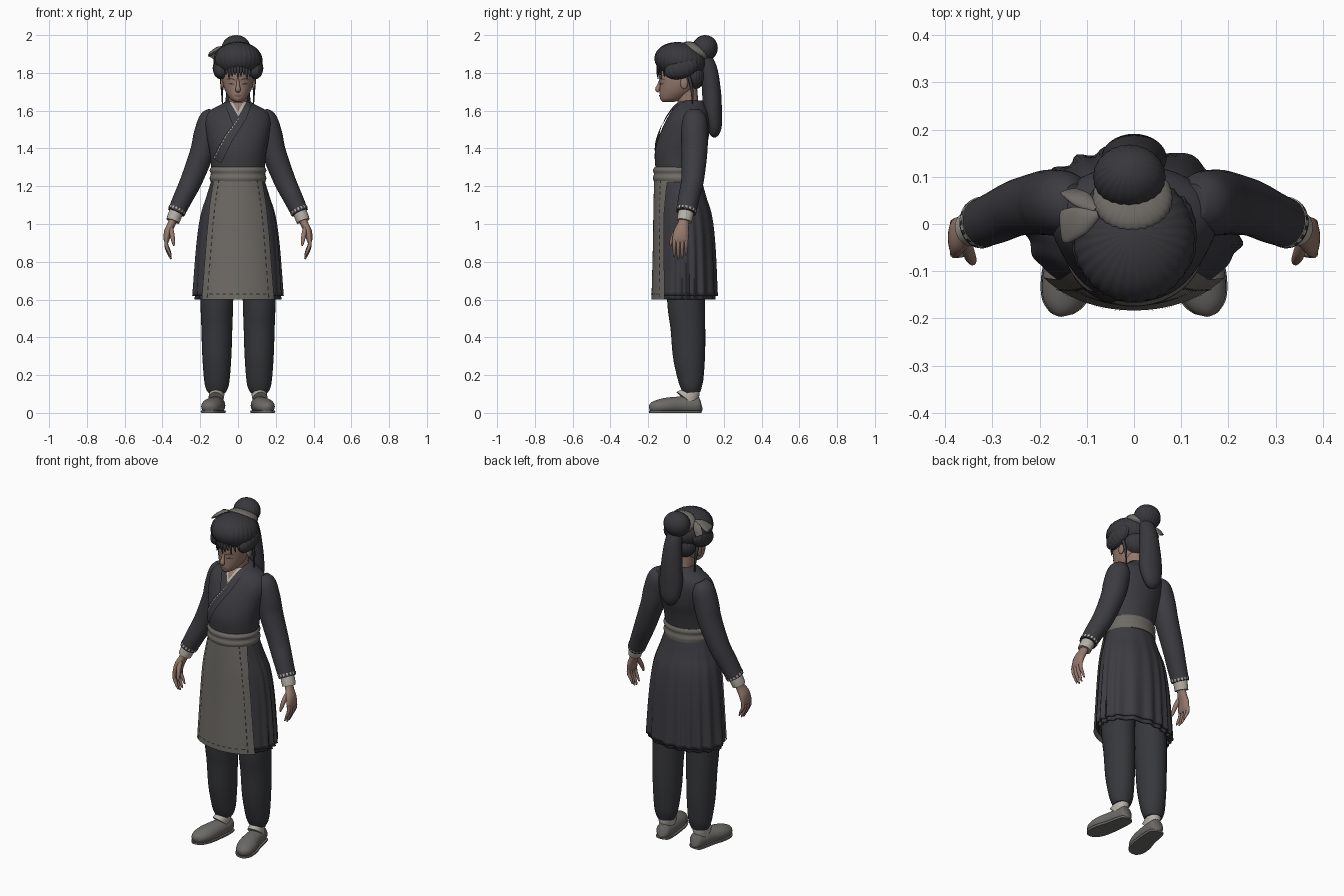
import bpy, bmesh, math
from mathutils import Vector, Matrix

cube = bpy.data.objects.get("Cube")
if cube:
    bpy.data.objects.remove(cube)


def material(name, r, g, b):
    mat = bpy.data.materials.new(name)
    mat.use_nodes = True
    mat.diffuse_color = (r, g, b, 1)
    mat.node_tree.nodes["Principled BSDF"].inputs["Base Color"].default_value = (r, g, b, 1)
    return mat


CLOTH = material("dark cloth", .045, .045, .053)
TROUSER = material("trouser cloth", .038, .039, .044)
HAIR = material("dark hair", .04, .039, .045)
APRON = material("grey apron cloth", .16, .15, .135)
SKIN = material("skin", .30, .19, .15)
LINEN = material("pale linen", .46, .43, .38)
SHOE = material("shoe grey", .15, .145, .135)
LIP = material("lips", .2, .09, .08)
STITCH = material("dark stitch", .03, .03, .03)


def finish(name, bm, mats, closed=True):
    """Turn a bmesh into a smooth shaded object."""
    if closed:
        bmesh.ops.recalc_face_normals(bm, faces=bm.faces)
    mesh = bpy.data.meshes.new(name)
    bm.to_mesh(mesh)
    bm.free()
    for mat in mats:
        mesh.materials.append(mat)
    mesh.shade_smooth()
    mesh.set_sharp_from_angle(angle=math.radians(50))
    obj = bpy.data.objects.new(name, mesh)
    bpy.context.collection.objects.link(obj)
    return obj


def skin_rings(name, rings, mats, caps=True):
    """Join rings of points; several materials alternate round the ring."""
    bm = bmesh.new()
    loops = [[bm.verts.new(p) for p in ring] for ring in rings]
    n = len(loops[0])
    for low, high in zip(loops, loops[1:]):
        for j in range(n):
            k = (j + 1) % n
            face = bm.faces.new((low[j], low[k], high[k], high[j]))
            face.material_index = j % len(mats)
    if caps:
        bm.faces.new(loops[0])
        bm.faces.new(loops[-1])
    return finish(name, bm, mats)


def row_at(table, z):
    """Smooth lookup in a table of (z, half width, front y, back y)."""
    z = max(min(z, table[0][0]), table[-1][0])
    last = len(table) - 1
    i = next(i for i in range(last) if z >= table[i + 1][0])
    h = table[i + 1][0] - table[i][0]
    t = (z - table[i][0]) / h

    def slope(i, c):
        a, b = table[max(i - 1, 0)], table[min(i + 1, last)]
        return (b[c] - a[c]) / (b[0] - a[0]) * h
    out = []
    for c in (1, 2, 3):
        p, q = table[i][c], table[i + 1][c]
        out.append(p + (q - p) * t * t * (3 - 2 * t)
                   + slope(i, c) * t * (1 - t) ** 2 - slope(i + 1, c) * t * t * (1 - t))
    return out


def front_y(table, x, z):
    rx, yf, yb = row_at(table, z)
    return (yf + yb) / 2 - (yb - yf) / 2 * math.sqrt(max(0, 1 - (x / rx) ** 2))


def loft(name, table, mat, rows=30, n=64, fold=0, count=18, caps=True):
    top, bottom = table[0][0], table[-1][0]
    rings = []
    for i in range(rows + 1):
        f = i / rows
        z = top + (bottom - top) * f
        rx, yf, yb = row_at(table, z)
        ring = []
        for j in range(n):
            a = math.tau * j / n
            side = max(0, min(1, (math.sin(a) + .6) * 2))
            r = 1 + fold * f * side * math.cos(count * a + 2 * math.sin(3 * a))
            ring.append((rx * r * math.cos(a), (yf + yb) / 2 + (yb - yf) / 2 * r * math.sin(a), z))
        rings.append(ring)
    return skin_rings(name, rings, [mat], caps)


def tube(name, rows, *mats, n=20, steps=6, floor=None, ceiling=None):
    """Sweep an ellipse along rows of (x, y, z, radius a, radius b)."""
    pts = [Vector(r) for r in rows]
    pts = [pts[0]] + pts + [pts[-1]]
    path = []
    for p0, p1, p2, p3 in zip(pts, pts[1:], pts[2:], pts[3:]):
        for s in range(steps):
            t = s / steps
            path.append(p1 + (p2 - p0) * (t / 2) + (2 * p0 - 5 * p1 + 4 * p2 - p3) * (t * t / 2)
                        + (3 * p1 - p0 - 3 * p2 + p3) * (t ** 3 / 2))
    path.append(pts[-1])
    whole = (path[-1].xyz if hasattr(path[-1], "xyz") and len(path[-1]) < 5 else Vector(path[-1][:3])) - Vector(path[0][:3])
    ref = Vector((0, 1, 0)) if abs(whole.normalized().x) > .7 else Vector((1, 0, 0))
    rings = []
    for i, p in enumerate(path):
        before, after = path[max(i - 1, 0)], path[min(i + 1, len(path) - 1)]
        axis = (Vector(after[:3]) - Vector(before[:3])).normalized()
        u = (ref - axis * axis.dot(ref)).normalized()
        v = axis.cross(u)
        ring = []
        for j in range(n):
            a = math.tau * j / n
            q = Vector(p[:3]) + u * max(p[3], .001) * math.cos(a) + v * max(p[4], .001) * math.sin(a)
            if floor is not None:
                q.z = max(q.z, floor)
            if ceiling is not None:
                q.z = min(q.z, ceiling)
            ring.append(q)
        rings.append(ring)
    return skin_rings(name, rings, mats)


def blob(name, loc, radii, mat, tilt=0, ripple=0, count=24):
    bm = bmesh.new()
    bmesh.ops.create_uvsphere(bm, u_segments=96, v_segments=32, radius=1)
    spin = Matrix.Rotation(tilt, 3, "X")
    for v in bm.verts:
        swell = 1 + ripple * math.cos(count * math.atan2(v.co.y, v.co.x)) * math.hypot(v.co.x, v.co.y)
        v.co = Vector(loc) + spin @ Vector([c * swell * r for c, r in zip(v.co, radii)])
    return finish(name, bm, [mat])


def along(points, t):
    f = t * (len(points) - 1)
    i = min(int(f), len(points) - 2)
    return Vector(points[i]).lerp(Vector(points[i + 1]), f - i)


def patches(name, strips, table, mat, off, rows=12, cols=6):
    """Thin sheets between pairs of (x, z) lines, laid over a lofted front."""
    bm = bmesh.new()
    for left, right in strips:
        grid = []
        for i in range(rows + 1):
            a, b = along(left, i / rows), along(right, i / rows)
            ps = [a.lerp(b, j / cols) for j in range(cols + 1)]
            grid.append([bm.verts.new((p.x, front_y(table, p.x, p.y) - off, p.y)) for p in ps])
        for g, h in zip(grid, grid[1:]):
            for j in range(cols):
                face = bm.faces.new((g[j], h[j], h[j + 1], g[j + 1]))
                face.normal_update()
                if face.normal.y > 0:
                    face.normal_flip()
    return finish(name, bm, [mat], False)


def dashes(name, lines, table, mat, off, count, width):
    strips = []
    for line in lines:
        for i in range(count):
            a, b = along(line, (i + .2) / count), along(line, (i + .75) / count)
            across = Vector((b.y - a.y, a.x - b.x)).normalized() * width
            strips.append(([a - across, b - across], [a + across, b + across]))
    patches(name, strips, table, mat, off, 1, 1)


# Jacket body, skirt and belt
TORSO = [(1.655, .06, -.02, .085), (1.635, .085, -.05, .1), (1.6, .15, -.075, .115),
         (1.55, .175, -.105, .125), (1.46, .165, -.145, .12), (1.38, .15, -.165, .1),
         (1.3, .142, -.162, .085), (1.23, .135, -.155, .08)]
SKIRT = [(1.25, .135, -.15, .08), (1.15, .165, -.153, .105), (1.05, .195, -.155, .135),
         (.9, .215, -.157, .152), (.6, .235, -.165, .165)]
BELT = [(1.302, .141, -.165, .088), (1.285, .15, -.174, .094), (1.265, .144, -.17, .09),
        (1.243, .15, -.175, .094), (1.222, .144, -.168, .092)]
loft("jacket_body", TORSO, CLOTH)
loft("belt", BELT, APRON, rows=16)
skirt = loft("skirt", [r for r in SKIRT[:-1]] + [(.62, .233, -.164, .163)], CLOTH,
             n=144, fold=.04, caps=False)
under = loft("under_skirt", [(.8, .205, -.14, .14), (.6, .222, -.152, .152)], CLOTH,
             rows=8, n=144, fold=.04, caps=False)
for layer in (skirt, under):
    layer.modifiers.new("hem thickness", "SOLIDIFY").thickness = .008

# Apron with stitched border
edge = [(.128, 1.24), (.15, 1.1), (.165, .95), (.178, .78), (.192, .6)]
apron = patches("apron", [([(-x, z) for x, z in edge], edge)], SKIRT, APRON, .018, 24, 32)
seam = [(x - .028, z) for x, z in edge]
dashes("apron_side_stitches", [[(s * x, z) for x, z in seam] for s in (-1, 1)],
       SKIRT, STITCH, .021, 18, .003)
dashes("apron_hem_stitches", [[(-.16, .63), (.16, .63)]], SKIRT, STITCH, .021, 9, .003)

# Crossed collar
patches("throat", [([(-.045, 1.645), (0, 1.57)], [(.045, 1.645), (0, 1.57)])], TORSO, SKIN, .004)
patches("inner_collar", [([(s * .03, 1.65), (0, 1.59)], [(s * .05, 1.645), (0, 1.56)])
                         for s in (-1, 1)], TORSO, LINEN, .007)
patches("right_lapel", [([(-.075, 1.645), (-.03, 1.53)], [(-.045, 1.648), (.02, 1.54)])],
        TORSO, CLOTH, .008)
over = [(.045, 1.648), (.0, 1.565), (-.07, 1.47), (-.135, 1.35)]
patches("left_lapel", [(over, [(.078, 1.643), (.04, 1.55), (-.03, 1.44), (-.09, 1.32)])],
        TORSO, CLOTH, .011, 24)
dashes("lapel_stitches", [[(x + .006, z - .004) for x, z in over[1:]]], TORSO, LINEN, .013, 14, .0018)

# Neck and head
tube("neck", [(0, .02, 1.58, .05, .055), (0, .01, 1.65, .05, .055), (0, 0, 1.73, .052, .058)], SKIN)
HEAD = [(1.9, .055, -.09, .06), (1.85, .079, -.128, .085), (1.79, .083, -.142, .08),
        (1.745, .08, -.139, .065), (1.7, .066, -.139, .035), (1.67, .048, -.138, 0),
        (1.655, .034, -.133, -.03), (1.645, .014, -.122, -.07)]
loft("head", HEAD, SKIN)
tube("nose", [(0, -.135, 1.765, .007, .006), (0, -.143, 1.735, .009, .01),
              (0, -.15, 1.712, .014, .013), (0, -.143, 1.7, .01, .006)], SKIN)
patches("lips", [([(-.022, 1.68), (-.006, 1.686), (.006, 1.686), (.022, 1.68)],
                  [(-.022, 1.68), (-.008, 1.673), (.008, 1.673), (.022, 1.68)])], HEAD, LIP, .003)
for s, side in ((1, "left"), (-1, "right")):
    patches(side + "_eye", [([(s * .018, 1.741), (s * .034, 1.746), (s * .052, 1.743)],
                             [(s * .018, 1.739), (s * .034, 1.738), (s * .052, 1.741)])],
            HEAD, STITCH, .003)
    patches(side + "_brow", [([(s * .014, 1.764), (s * .036, 1.772), (s * .06, 1.764)],
                              [(s * .014, 1.759), (s * .036, 1.767), (s * .06, 1.762)])],
            HEAD, HAIR, .003)
    blob(side + "_ear", (s * .082, -.01, 1.745), (.01, .02, .03), SKIN)
    # Hair rolls and loose locks
    blob(side + "_hair_roll", (s * .09, -.025, 1.825), (.043, .09, .055), HAIR, .3, .02, 16)
    tube(side + "_lock", [(s * .09, .01, 1.8, .01, .01), (s * .085, .03, 1.72, .007, .008),
                          (s * .082, .035, 1.62, .002, .002)], HAIR, n=8)

# Hair, fringe, bun, ribbon and tail
blob("hair_cap", (0, -.03, 1.866), (.128, .137, .096), HAIR, -.15, .015, 30)
blob("nape_hair", (0, .035, 1.785), (.085, .065, .075), HAIR, 0, .02)
for i in range(-5, 6):
    x = i * .015
    y = front_y(HEAD, x, 1.79)
    tube(f"fringe_{i + 6}", [(x * .8, y - .006, 1.85, .009, .005), (x, y - .01, 1.81, .008, .005),
                             (x * 1.08, y - .006, 1.768 + .012 * (i % 3), .002, .002)], HAIR, n=8)
blob("bun", (-.01, .1, 1.93), (.076, .067, .07), HAIR, -.4, .012)
blob("hair_ribbon", (-.003, .055, 1.917), (.084, .08, .036), APRON, -.5, .015, 30)
tube("bow_loop", [(-.075, .02, 1.935, .008, .008), (-.11, .008, 1.925, .03, .012),
                  (-.145, -.005, 1.9, .036, .01), (-.152, -.008, 1.89, .03, .004)], APRON)
tube("bow_end", [(-.08, .03, 1.93, .01, .008), (-.115, .055, 1.91, .024, .01),
                 (-.138, .07, 1.88, .022, .004)], APRON)
tube("hair_tail", [(0, .085, 1.91, .035, .035), (0, .12, 1.82, .05, .045), (0, .135, 1.7, .062, .05),
                   (0, .14, 1.6, .069, .05), (0, .15, 1.52, .058, .04), (0, .15, 1.475, .034, .025),
                   (0, .15, 1.458, .006, .006)], HAIR, n=32)

for s, side in ((1, "left"), (-1, "right")):
    def limb(part, rows, *mats, **opts):
        tube(f"{side}_{part}", [(s * r[0], *r[1:]) for r in rows], *mats, **opts)
    # Sleeve, cuff and trim
    limb("sleeve", [(.125, .045, 1.595, .03, .04), (.145, .045, 1.555, .06, .065),
                    (.167, .045, 1.47, .068, .07), (.19, .045, 1.38, .064, .068),
                    (.245, .035, 1.235, .058, .06), (.29, .015, 1.14, .052, .056),
                    (.328, 0, 1.06, .046, .052)], CLOTH, n=32)
    limb("cuff_trim", [(.32, .004, 1.077, .049, .055), (.326, .001, 1.065, .048, .054)],
         LINEN, CLOTH, n=32, steps=2)
    limb("cuff", [(.322, .003, 1.075, .037, .041), (.336, -.004, 1.04, .037, .041),
                  (.345, -.009, 1.015, .036, .039)], LINEN)
    # Hand
    limb("palm", [(.338, -.005, 1.04, .022, .027), (.352, -.014, 1, .021, .03),
                  (.37, -.024, .96, .021, .04), (.378, -.03, .92, .016, .042),
                  (.378, -.03, .9, .009, .036)], SKIN)
    for f, lift in enumerate((.014, .002, .006, .022)):
        y = -.062 + .021 * f
        limb(f"finger_{f + 1}", [(.379, y, .925, .01, .011), (.379, y, .88 + lift / 2, .01, .0105),
                                 (.366, y, .84 + lift, .008, .009),
                                 (.354, y, .812 + lift, .004, .004)], SKIN, n=10)
    limb("thumb", [(.358, -.03, .99, .012, .014), (.35, -.06, .95, .013, .014),
                   (.343, -.077, .91, .01, .01), (.34, -.083, .885, .004, .004)], SKIN, n=10)
    # Trouser leg, sock and shoe
    limb("trouser_leg", [(.11, 0, .86, .09, .1), (.112, 0, .6, .087, .1), (.112, .01, .45, .082, .092),
                         (.112, .016, .3, .077, .085), (.112, .025, .18, .068, .068),
                         (.112, .028, .135, .06, .056), (.112, .03, .108, .047, .046)],
         TROUSER, n=32)
    limb("sock", [(.112, .03, .14, .041, .044), (.113, .022, .1, .041, .05),
                  (.117, 0, .07, .04, .064)], LINEN)
    shoe = [(.108, .081, .045, .012, .025), (.109, .07, .043, .036, .043), (.112, .03, .04, .045, .046),
            (.122, -.04, .04, .05, .046), (.138, -.11, .036, .055, .043), (.15, -.16, .03, .045, .035),
            (.155, -.185, .026, .026, .024), (.156, -.194, .024, .007, .01)]
    limb("shoe", shoe, SHOE, n=32, floor=.006)
    limb("shoe_sole", [(x, y, .01, a + .003, .03) for x, y, z, a, b in shoe], SHOE,
         n=32, floor=0, ceiling=.012)
